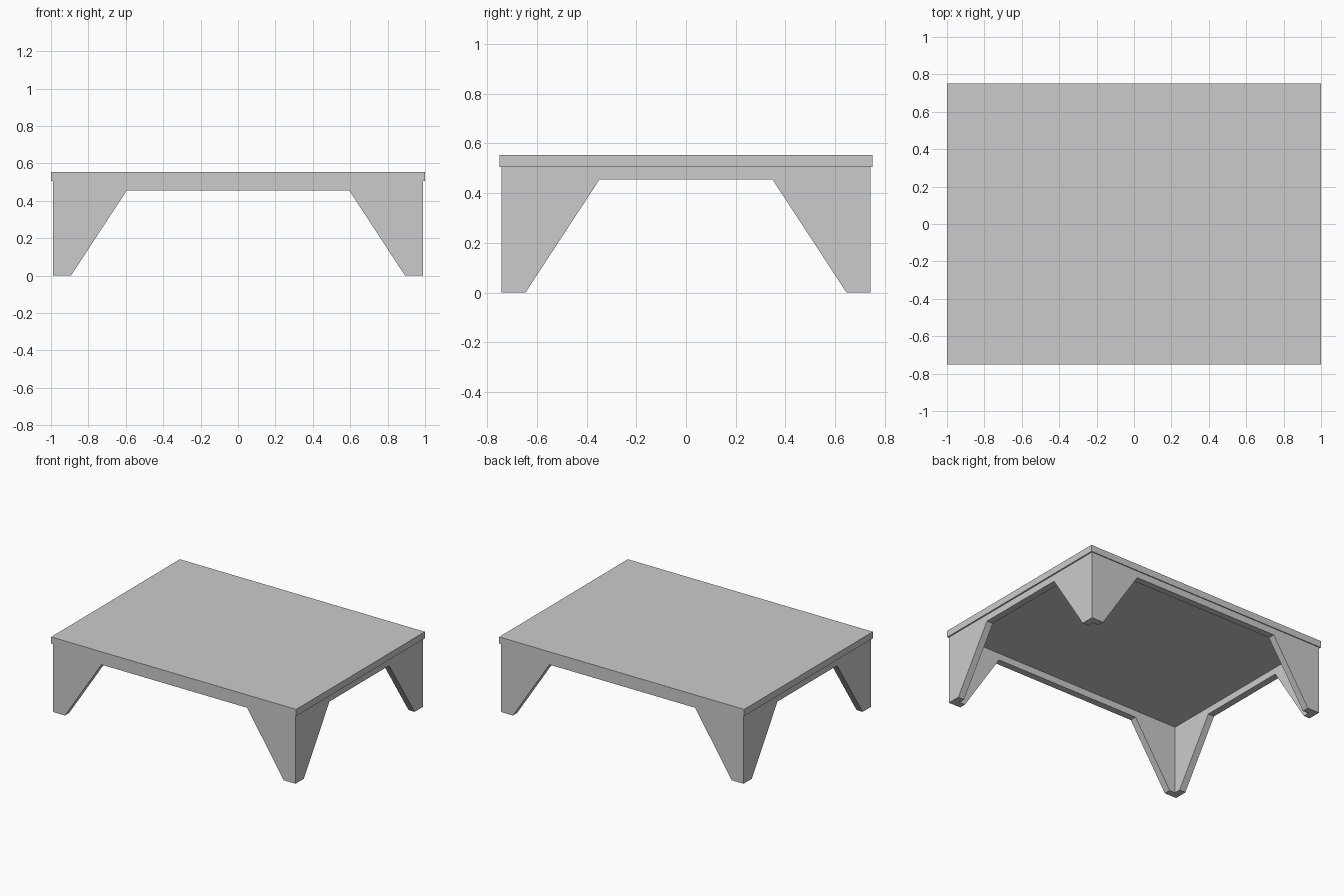
import bpy, bmesh
from mathutils import Matrix
from math import pi

if "Cube" in bpy.data.objects:
    bpy.data.objects.remove(bpy.data.objects["Cube"])

TOP, UNDER, APRON = 0.554, 0.505, 0.455   # heights
HX, HY, T = 0.99, 0.743, 0.05             # frame half sizes and panel thickness


def finish(bm, name):
    bmesh.ops.remove_doubles(bm, verts=bm.verts, dist=1e-4)
    bmesh.ops.recalc_face_normals(bm, faces=bm.faces)
    mesh = bpy.data.meshes.new(name)
    bm.to_mesh(mesh)
    bm.free()
    obj = bpy.data.objects.new(name, mesh)
    bpy.context.collection.objects.link(obj)


# Table top slab
bm = bmesh.new()
bmesh.ops.create_cube(bm, size=1, matrix=Matrix.Translation((0, 0, (TOP + UNDER) / 2))
                      @ Matrix.Diagonal((2, 1.5, TOP - UNDER, 1)))
finish(bm, "table_top")


def panel(bm, half, depth, angle):
    """One mitred side: apron with a tapering half leg at each end."""
    foot, arch = half - 0.097, half - 0.395

    def loop(h, d):
        pts = [(-h, UNDER), (-h, 0), (-foot, 0), (-arch, APRON),
               (arch, APRON), (foot, 0), (h, 0), (h, UNDER)]
        rot = Matrix.Rotation(angle, 4, 'Z')
        return [bm.verts.new(rot @ Matrix.Translation((u, -d, z)).to_translation()) for u, z in pts]

    outer, inner = loop(half, depth), loop(half - T, depth - T)
    bm.faces.new(outer)
    bm.faces.new(inner[::-1])
    for i in range(8):
        if i not in (0, 6):               # mitre ends are welded to the next panel
            j = (i + 1) % 8
            bm.faces.new((outer[i], inner[i], inner[j], outer[j]))


# Leg frame: four panels welded at the corners
bm = bmesh.new()
for k in range(4):
    half, depth = (HX, HY) if k % 2 == 0 else (HY, HX)
    panel(bm, half, depth, k * pi / 2)
finish(bm, "leg_frame")
